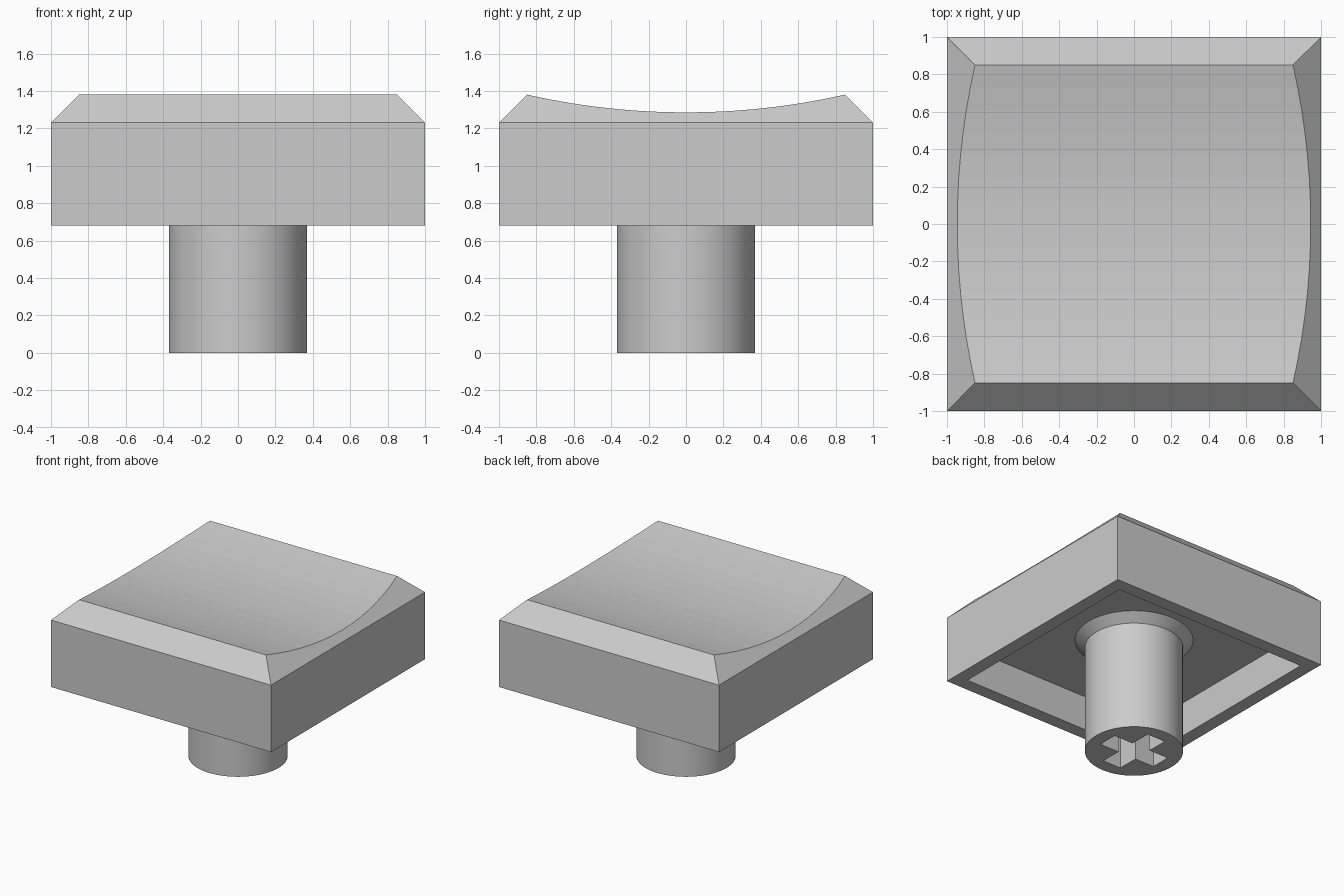
import bpy, bmesh, math

if "Cube" in bpy.data.objects:
    bpy.data.objects.remove(bpy.data.objects["Cube"])

plastic = bpy.data.materials.new("light grey plastic")
plastic.diffuse_color = (0.6, 0.6, 0.6, 1)
plastic.use_nodes = True
plastic.node_tree.nodes["Principled BSDF"].inputs["Base Color"].default_value = plastic.diffuse_color


def make_object(name, bm):
    bmesh.ops.recalc_face_normals(bm, faces=bm.faces)
    mesh = bpy.data.meshes.new(name)
    bm.to_mesh(mesh)
    bm.free()
    mesh.materials.append(plastic)
    ob = bpy.data.objects.new(name, mesh)
    bpy.context.collection.objects.link(ob)
    return ob


def ring(bm, pts, z):
    return [bm.verts.new((x, y, z)) for x, y in pts]


def bridge(bm, a, b):
    n = len(a)
    for i in range(n):
        bm.faces.new((a[i], a[(i + 1) % n], b[(i + 1) % n], b[i]))


def square(h):
    return [(-h, -h), (h, -h), (h, h), (-h, h)]


# Cap: hollow box with chamfered rim and a scooped top
RIM, SHOULDER, TOP, CEILING = 0.68, 1.23, 1.38, 0.965
HALF, SAG, SEGS = 0.85, 0.095, 14
radius = (HALF ** 2 + SAG ** 2) / (2 * SAG)
half_angle = math.asin(HALF / radius)

bm = bmesh.new()
shoulder = ring(bm, square(1), SHOULDER)
rim_out = ring(bm, square(1), RIM)
rim_in = ring(bm, square(0.89), RIM)
ceiling = ring(bm, square(0.89), CEILING)
bridge(bm, shoulder, rim_out)
bridge(bm, rim_out, rim_in)
bridge(bm, rim_in, ceiling)
bm.faces.new(ceiling)

left, right = [], []
for i in range(SEGS + 1):
    a = half_angle * (2 * i / SEGS - 1)
    y = radius * math.sin(a)
    z = TOP - SAG + radius * (1 - math.cos(a))
    x = 1 - (z - SHOULDER)          # stay on the 45 degree chamfer
    left.append(bm.verts.new((-x, y, z)))
    right.append(bm.verts.new((x, y, z)))
for i in range(SEGS):
    bm.faces.new((left[i], right[i], right[i + 1], left[i + 1]))
fl, fr, br, bl = shoulder
bm.faces.new((fl, fr, right[0], left[0]))
bm.faces.new((br, bl, left[-1], right[-1]))
bm.faces.new([fr, br] + right[::-1])
bm.faces.new([bl, fl] + left)
make_object("cap", bm)

# Stem: round post flaring where it meets the underside of the cap
N = 64
bm = bmesh.new()
rings = []
for r, z in [(0.37, 0), (0.37, 0.9), (0.445, CEILING), (0.445, CEILING + 0.02)]:
    pts = [(r * math.cos(2 * math.pi * k / N), r * math.sin(2 * math.pi * k / N))
           for k in range(N)]
    rings.append(ring(bm, pts, z))
for a, b in zip(rings, rings[1:]):
    bridge(bm, a, b)
bm.faces.new(rings[0])
bm.faces.new(rings[-1])
stem = make_object("stem", bm)

# Cross-shaped socket cut up into the stem
L, W = 0.26, 0.083
cross = [(L, -W), (L, W), (W, W), (W, L), (-W, L), (-W, W),
         (-L, W), (-L, -W), (-W, -W), (-W, -L), (W, -L), (W, -W)]
bm = bmesh.new()
low, high = ring(bm, cross, -0.1), ring(bm, cross, 0.52)
bridge(bm, low, high)
bm.faces.new(low)
bm.faces.new(high)
cutter = make_object("socket_cutter", bm)
cutter.hide_render = True

cut = stem.modifiers.new("socket", 'BOOLEAN')
cut.operation = 'DIFFERENCE'
cut.solver = 'EXACT'
cut.object = cutter
bpy.ops.object.select_all(action='DESELECT')
bpy.context.view_layer.objects.active = stem
stem.select_set(True)
bpy.ops.object.modifier_apply(modifier=cut.name)
bpy.data.objects.remove(cutter)
bpy.ops.object.shade_smooth_by_angle(angle=math.radians(25))
